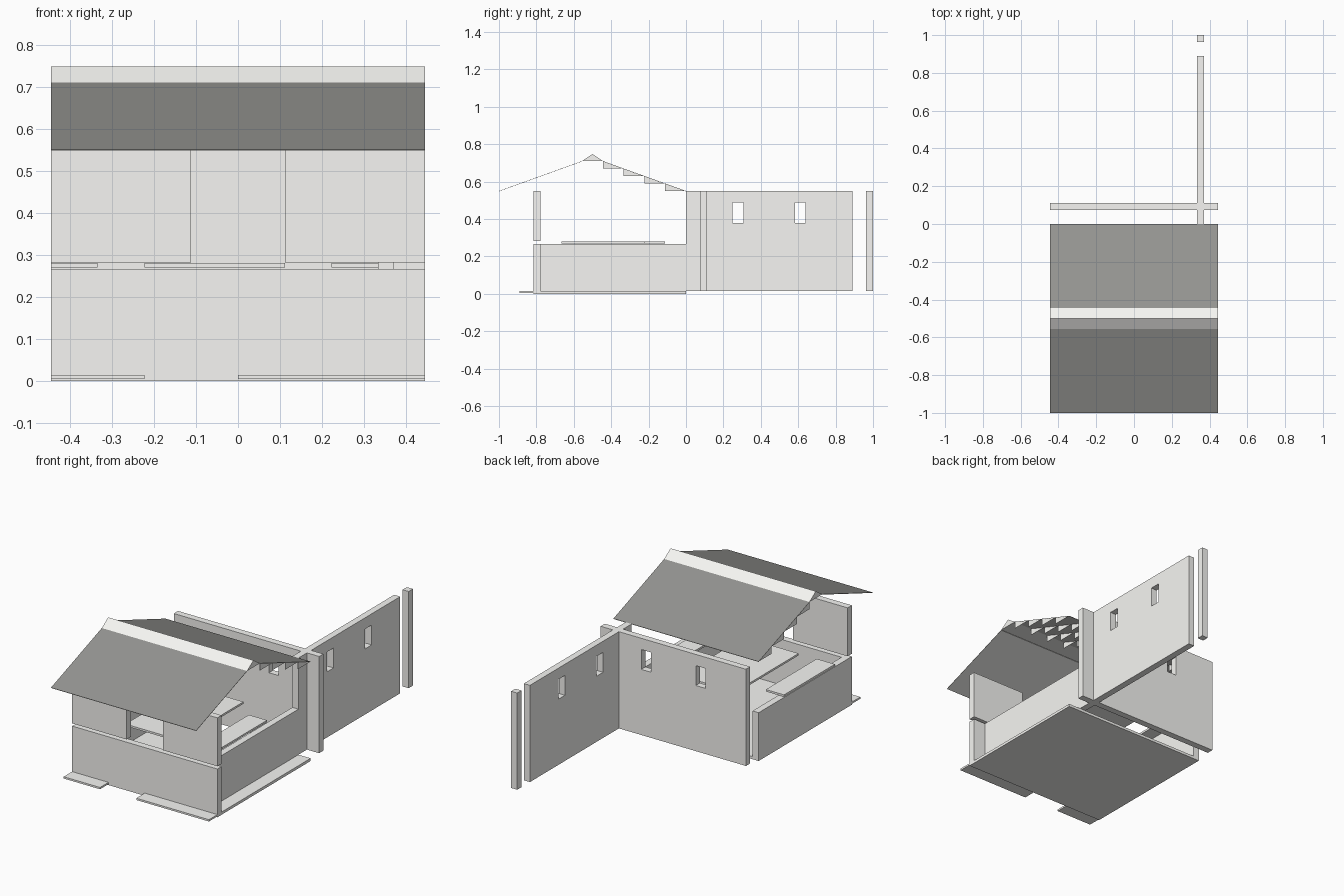
import bpy, bmesh

if "Cube" in bpy.data.objects:
    bpy.data.objects.remove(bpy.data.objects["Cube"])

T = 1 / 9          # tile size
H = 4 * T          # half width of the house


def material(name, rgb):
    m = bpy.data.materials.new(name)
    m.diffuse_color = (*rgb, 1)
    m.use_nodes = True
    m.node_tree.nodes["Principled BSDF"].inputs["Base Color"].default_value = m.diffuse_color
    return m


PALE = material("pale_plaster", (0.93, 0.925, 0.90))
DARK = material("dark_roofing", (0.30, 0.30, 0.285))


def mesh_object(name, bm, mat):
    bmesh.ops.recalc_face_normals(bm, faces=bm.faces)
    me = bpy.data.meshes.new(name)
    bm.to_mesh(me)
    bm.free()
    me.materials.append(mat)
    ob = bpy.data.objects.new(name, me)
    bpy.context.collection.objects.link(ob)
    return ob


def prism(name, profile, x_ranges, mat=PALE):
    """Extrude a (y, z) profile along x, once per (x0, x1) range."""
    bm = bmesh.new()
    for x0, x1 in x_ranges:
        f = bm.faces.new([bm.verts.new((x0, y, z)) for y, z in profile])
        r = bmesh.ops.extrude_face_region(bm, geom=[f])
        vs = [v for v in r["geom"] if isinstance(v, bmesh.types.BMVert)]
        bmesh.ops.translate(bm, verts=vs, vec=(x1 - x0, 0, 0))
    return mesh_object(name, bm, mat)


def box(name, x, y, z):
    return prism(name, [(y[0], z[0]), (y[1], z[0]), (y[1], z[1]), (y[0], z[1])], [x])


def cut(wall, x, y):
    c = box("window_cutter", x, y, (0.378, 0.488))
    c.hide_render = True
    c.display_type = 'WIRE'
    m = wall.modifiers.new("window", 'BOOLEAN')
    m.operation = 'DIFFERENCE'
    m.solver = 'EXACT'
    m.object = c


LOW, TALL = (0.015, 0.267), (0.015, 0.55)
FRONT = (-0.815, -0.778)
ROW = (0.333, 0.37)

# ground slab and the thin floor tiles on it
box("ground_slab", (-H, H), (-0.815, 0), (0, 0.005))
box("floor", (-H, H), (-0.815, 0), (0.005, 0.015))
box("front_step_left", (-H, -2 * T), (-8 * T, -0.815), (0.005, 0.015))
box("front_step_right", (0, H), (-8 * T, -0.815), (0.005, 0.015))

# low walls around the room
box("front_low_wall", (-H, H), FRONT, LOW)
box("left_low_wall", (-H, -0.407), (-0.778, 0), LOW)
box("right_low_wall", ROW, (-0.778, 0), LOW)

# upper front panels with an opening between them
for name, x in (("left", (-H, -T)), ("right", (T, H))):
    box("front_upper_panel_" + name, x, FRONT, (0.282, 0.55))

# shelf plates at the top of the low walls
box("left_plate", (-H, -3 * T), (-6 * T, -2 * T), (0.27, 0.281))
box("middle_plate", (-2 * T, T), (-6 * T, -T), (0.27, 0.281))
box("right_plate", (2 * T, 3 * T), (-6 * T, -2 * T), (0.27, 0.281))

# tall crossing walls with windows, and the loose post
cross = box("cross_wall", (-H, H), (0.074, 0.111), TALL)
for cx in (-1.5 * T, 1.5 * T):
    cut(cross, (cx - 0.029, cx + 0.029), (0.0, 0.2))
tall = box("long_wall", ROW, (0, 8 * T), TALL)
for cy in (2.5 * T, 5.5 * T):
    cut(tall, (0.2, 0.5), (cy - 0.029, cy + 0.029))
box("end_post", ROW, (0.963, 1.0), TALL)

# roof: two thin slopes, dark outside and pale underneath
t = 0.001
for name, y0, y1 in (("front", -1, -5 * T), ("back", 0, -4 * T)):
    for part, z, mat in (("roofing", 0, DARK), ("lining", -t, PALE)):
        prism(name + "_roof_" + part,
              [(y0, 0.55 + z), (y1, 0.71 + z), (y1, 0.71 + z - t), (y0, 0.55 + z - t)],
              [(-H, H)], mat)

# pale ridge cap
prism("ridge_cap", [(-5 * T, 0.71), (-4 * T, 0.71), (-0.5, 0.748)], [(-H, H)])

# triangular fins hanging below the back slope at each tile edge
edges = [-H + i * T for i in range(9)]
fins = [(max(-H, e - 0.001), min(H, e + 0.001)) for e in edges]
for i in range(4):
    y, z = -4 * T + i * T, 0.708 - 0.04 * i
    prism("roof_fins_%d" % (i + 1), [(y, z), (y, z - 0.038), (y + 0.105, z - 0.038)], fins)
